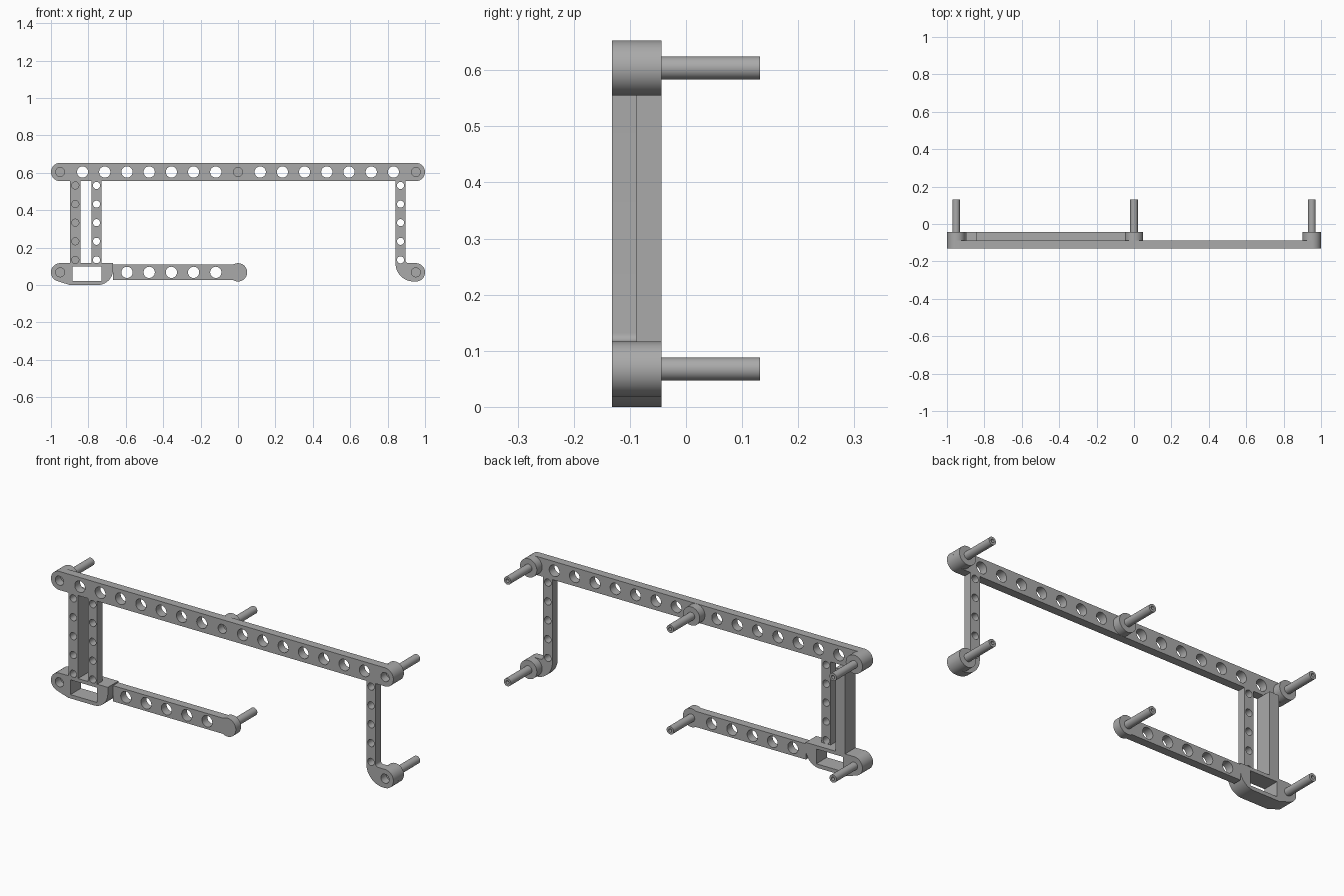
import bpy, bmesh
from math import sin, cos, pi, radians

cube = bpy.data.objects.get("Cube")
if cube:
    bpy.data.objects.remove(cube)

grey = bpy.data.materials.new("plain_grey")
grey.use_nodes = True
grey.diffuse_color = (0.4, 0.4, 0.4, 1)
grey.node_tree.nodes["Principled BSDF"].inputs["Base Color"].default_value = (0.4, 0.4, 0.4, 1)

FRONT, MID, BACK, TIP = -0.132, -0.088, -0.044, 0.132
END, TOP, LOW, R = 0.951, 0.604, 0.0675, 0.049
PITCH = 0.1187


def arc(cx, cz, r, a0, a1, n=24):
    angles = [radians(a0 + (a1 - a0) * i / n) for i in range(n + 1)]
    return [(cx + r * cos(a), cz + r * sin(a)) for a in angles]


def circle(cx, cz, r, n=40):
    return arc(cx, cz, r, 0, 360, n)[:-1]


def box(x0, x1, z0, z1):
    return [(x0, z0), (x1, z0), (x1, z1), (x0, z1)]


def plate(name, outline, y0, y1, holes=()):
    """Extrude an x-z outline with holes from y0 to y1."""
    curve = bpy.data.curves.new(name, "CURVE")
    curve.dimensions = "2D"
    curve.fill_mode = "BOTH"
    curve.extrude = (y1 - y0) / 2
    for loop in (outline, *holes):
        spline = curve.splines.new("POLY")
        spline.points.add(len(loop) - 1)
        for point, (x, z) in zip(spline.points, loop):
            point.co = (x, z, 0, 1)
        spline.use_cyclic_u = True
    temp = bpy.data.objects.new(name + "_curve", curve)
    bpy.context.collection.objects.link(temp)
    bpy.context.view_layer.update()
    mesh = bpy.data.meshes.new_from_object(temp.evaluated_get(bpy.context.evaluated_depsgraph_get()))
    bpy.data.objects.remove(temp)
    bm = bmesh.new()
    bm.from_mesh(mesh)
    bmesh.ops.remove_doubles(bm, verts=bm.verts, dist=1e-5)
    for v in bm.verts:
        x, z, d = v.co
        v.co = (x, (y0 + y1) / 2 - d, z)
    bmesh.ops.recalc_face_normals(bm, faces=bm.faces)
    for f in bm.faces:
        f.smooth = True
    bm.to_mesh(mesh)
    bm.free()
    mesh.set_sharp_from_angle(angle=radians(30))
    mesh.materials.clear()
    mesh.materials.append(grey)
    mesh.name = name
    obj = bpy.data.objects.new(name, mesh)
    bpy.context.collection.objects.link(obj)
    return obj


def socket(x, z):
    return circle(x, z, 0.024)


# Long top bar with through holes and three pin sockets
top_holes = [circle(s * k * PITCH, TOP, 0.03) for s in (-1, 1) for k in range(1, 8)]
top_holes += [socket(x, TOP) for x in (-END, 0, END)]
plate("top_bar", arc(END, TOP, R, -90, 90) + arc(-END, TOP, R, 90, 270), FRONT, MID, top_holes)

# Bosses and hollow pins behind the bars
spots = {"top_right": (-END, TOP), "top_middle": (0, TOP), "top_left": (END, TOP),
         "low_right": (-END, LOW), "low_middle": (0, LOW), "low_left": (END, LOW)}
for label, (x, z) in spots.items():
    if label != "low_right":
        plate(label + "_boss", circle(x, z, R), MID, BACK)
    plate(label + "_pin", circle(x, z, 0.0205), BACK, TIP, [circle(x, z, 0.009, 20)])

# Uprights with rows of small holes
heights = [0.134 + 0.0995 * i for i in range(5)]
strut_top, frame_top = TOP - R + 0.001, LOW + R


def small_holes(x):
    return [circle(x, z, 0.019, 28) for z in heights]


thick = box(-0.898, -0.842, frame_top - 0.001, strut_top)
plate("thick_upright_front", thick, FRONT, MID, small_holes(-0.87))
plate("thick_upright_back", thick, MID, BACK)
plate("thin_upright", box(-0.783, -0.73, frame_top - 0.001, strut_top), FRONT, MID, small_holes(-0.7565))

# Left leg with its curved foot
leg = [(0.842, strut_top)] + arc(0.94, 0.1165, 0.098, 180, 270) + arc(END, LOW, R, -90, 90)
leg += arc(0.911, 0.1315, 0.015, 270, 180, 6) + [(0.896, strut_top)]
plate("left_leg", leg, FRONT, MID, small_holes(0.869) + [socket(END, LOW)])

# Windowed frame at the lower right corner, two layers deep
frame = arc(-END, LOW, R, 90, 250) + [(-0.9, 0)] + arc(-0.75, 0.082, 0.082, 270, 360)
frame += [(-0.668, frame_top)]
window = box(-0.886, -0.73, 0.02, 0.098)
plate("frame_front", frame, FRONT, MID, [window, socket(-END, LOW)])
plate("frame_back", frame, MID, BACK, [window])

# Short lower bar, set back behind the frame's front
plate("lower_bar", box(-0.669, -0.02, 0.026, 0.109), MID, BACK,
      [circle(-k * PITCH, LOW, 0.03) for k in range(1, 6)])
